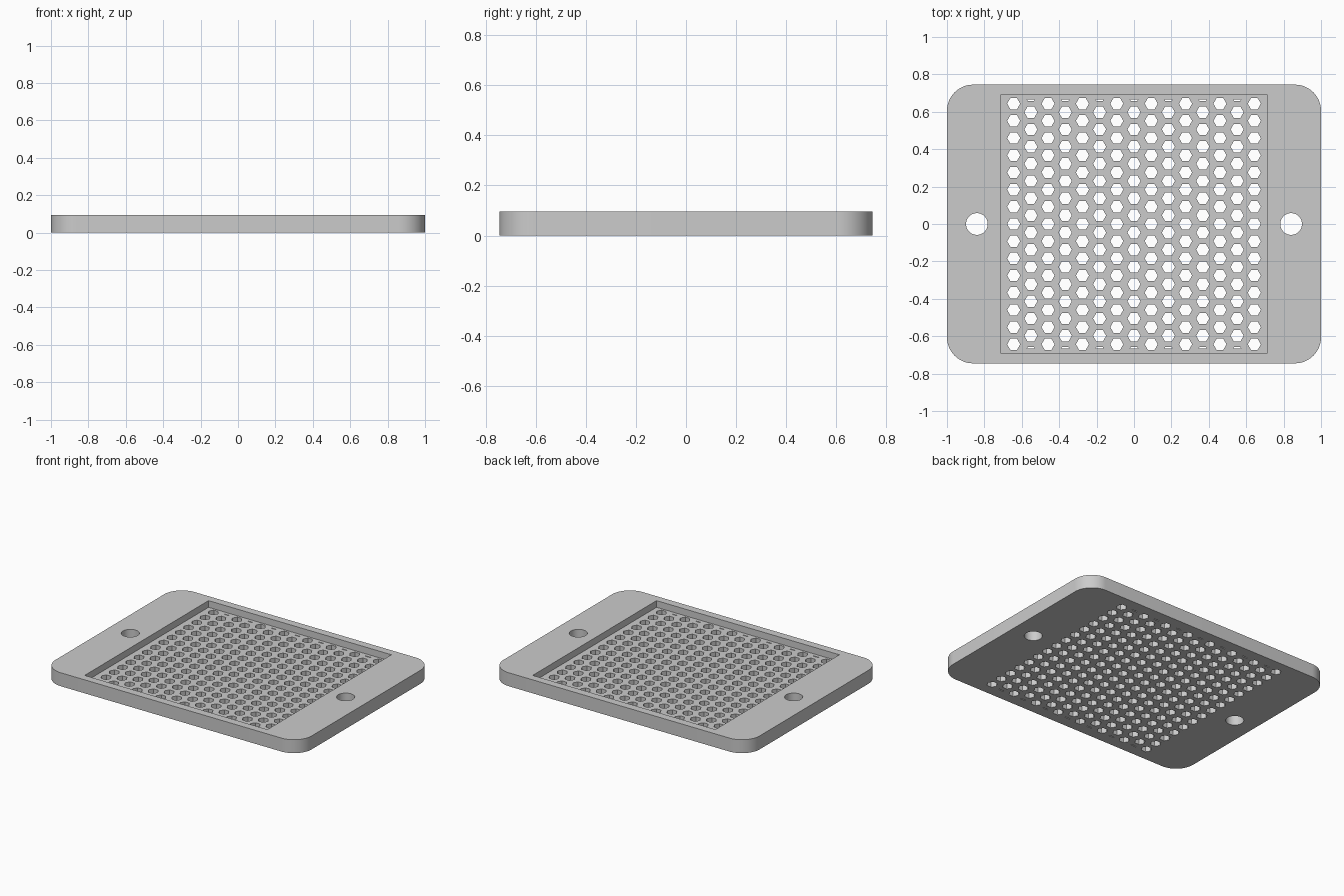
import bpy, bmesh
from math import cos, sin, pi, radians

cube = bpy.data.objects.get("Cube")
if cube:
    bpy.data.objects.remove(cube, do_unlink=True)

HX, HY, TOP = 1.0, 0.745, 0.095      # half sizes and thickness of the plate
CORNER = 0.14
POCKET_X, POCKET_Y, FLOOR = 0.713, 0.69, 0.048
PITCH, HEX_R = 0.0919, 0.035
CLIP_Y = 0.666                       # perforation stops here

grey = bpy.data.materials.new("plain_grey")
grey.use_nodes = True
colour = (0.6, 0.6, 0.6, 1)
grey.diffuse_color = colour
grey.node_tree.nodes["Principled BSDF"].inputs["Base Color"].default_value = colour


def ring(x, y, r, n, start=0.0):
    return [(x + r * cos(start + 2 * pi * i / n), y + r * sin(start + 2 * pi * i / n))
            for i in range(n)]


def prisms(name, outlines, z0, z1):
    """One object made of upright prisms over counter-clockwise outlines."""
    bm = bmesh.new()
    for pts in outlines:
        low = [bm.verts.new((x, y, z0)) for x, y in pts]
        high = [bm.verts.new((x, y, z1)) for x, y in pts]
        bm.faces.new(low[::-1])
        bm.faces.new(high)
        for i in range(len(pts)):
            j = (i + 1) % len(pts)
            bm.faces.new((low[i], low[j], high[j], high[i]))
    mesh = bpy.data.meshes.new(name)
    bm.to_mesh(mesh)
    bm.free()
    mesh.materials.append(grey)
    obj = bpy.data.objects.new(name, mesh)
    bpy.context.collection.objects.link(obj)
    return obj


# Plate with rounded corners
outline = []
for k, (sx, sy) in enumerate([(1, 1), (-1, 1), (-1, -1), (1, -1)]):
    for i in range(17):
        a = (k + i / 16) * pi / 2
        outline.append((sx * (HX - CORNER) + CORNER * cos(a),
                        sy * (HY - CORNER) + CORNER * sin(a)))
plate = prisms("perforated_plate", [outline], 0, TOP)

# Shallow pocket in the top
pocket = prisms("pocket_cutter", [[(-POCKET_X, -POCKET_Y), (POCKET_X, -POCKET_Y),
                                   (POCKET_X, POCKET_Y), (-POCKET_X, POCKET_Y)]],
                FLOOR, TOP + 0.1)

# Screw holes and staggered hexagons, the outermost ones clipped to slits
holes = [ring(s * 0.84, 0, 0.058, 48) for s in (-1, 1)]
for col in range(-7, 8):
    shift = 0.5 if col % 2 else 0.0
    for row in range(-8, 8):
        y = (row + shift) * PITCH if shift else row * PITCH
        y += PITCH / 2 if shift == 0 else -PITCH / 2
        if shift:
            y = row * PITCH
        if abs(y) < CLIP_Y + HEX_R * 0.8:
            hexagon = ring(col * PITCH, y, HEX_R, 6)
            if abs(y) > CLIP_Y:
                side = 1 if y > 0 else -1
                flat = y - side * HEX_R * sin(pi / 3)
                grow = (CLIP_Y - abs(flat)) / 3 ** 0.5
                x, w = col * PITCH, HEX_R / 2
                hexagon = [(x - w, flat), (x + w, flat),
                           (x + w + grow, side * CLIP_Y), (x - w - grow, side * CLIP_Y)]
                hexagon = hexagon[::side]
            holes.append(hexagon)

# The odd columns hold a hexagon on the centre line, the even ones straddle it
perforation = prisms("hole_cutter", holes, -0.1, TOP + 0.1)

bpy.context.view_layer.objects.active = plate
plate.select_set(True)
for cutter in (pocket, perforation):
    mod = plate.modifiers.new(cutter.name, "BOOLEAN")
    mod.operation, mod.solver, mod.object = "DIFFERENCE", "EXACT", cutter
    bpy.ops.object.modifier_apply(modifier=mod.name)
    bpy.data.objects.remove(cutter, do_unlink=True)

bpy.ops.object.shade_smooth_by_angle(angle=radians(30))
